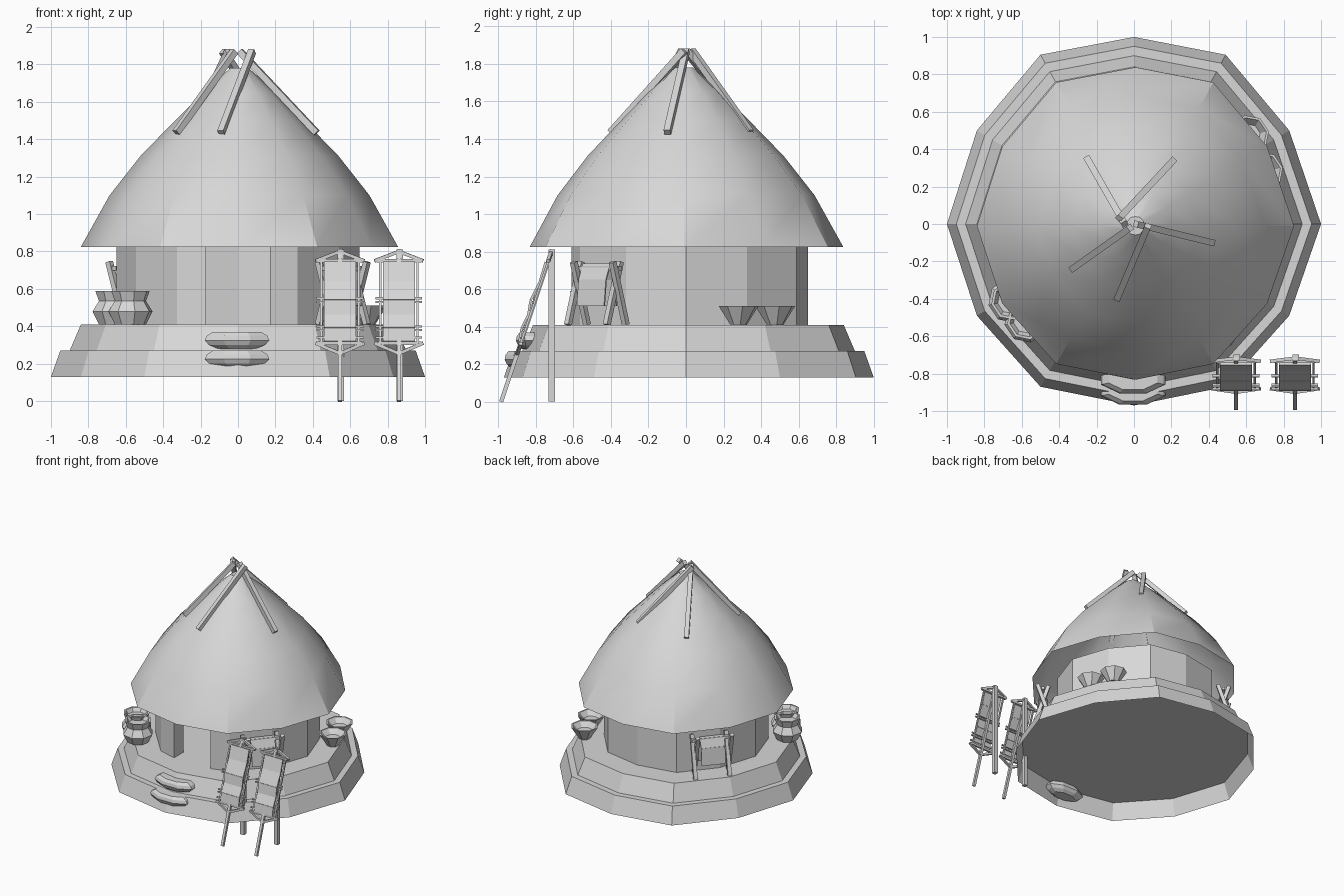
import bpy, bmesh
from math import cos, sin, pi, radians
from mathutils import Vector, Matrix

if "Cube" in bpy.data.objects:
    bpy.data.objects.remove(bpy.data.objects["Cube"])

clay = bpy.data.materials.new("pale_grey")
clay.use_nodes = True
grey = (0.68, 0.68, 0.68, 1)
clay.diffuse_color = grey
clay.node_tree.nodes["Principled BSDF"].inputs["Base Color"].default_value = grey

# Twelve-sided floor plan shared by plinth, wall and roof
PLAN = [(1, 0), (.83, .5), (.49, .905), (0, 1), (-.5, .905), (-.84, .5),
        (-1, 0), (-.84, -.49), (-.5, -.87), (0, -.97), (.49, -.87), (.83, -.49)]


def finish(name, bm, recalc=True):
    if recalc:
        bmesh.ops.recalc_face_normals(bm, faces=bm.faces)
    mesh = bpy.data.meshes.new(name)
    bm.to_mesh(mesh)
    bm.free()
    mesh.materials.append(clay)
    obj = bpy.data.objects.new(name, mesh)
    bpy.context.collection.objects.link(obj)
    return obj


def loft(name, rings, closed_base=True):
    """Skin a stack of rings, cap the top and, if wanted, the base."""
    bm = bmesh.new()
    rows = [[bm.verts.new(p) for p in ring] for ring in rings]
    n = len(rows[0])
    for low, high in zip(rows, rows[1:]):
        for i in range(n):
            j = (i + 1) % n
            bm.faces.new((low[i], low[j], high[j], high[i]))
    if closed_base:
        bm.faces.new(rows[0][::-1])
    bm.faces.new(rows[-1])
    return finish(name, bm, recalc=False)


def plan_ring(scale, z, dx=0, dy=0):
    return [(x * scale + dx, y * scale + dy, z) for x, y in PLAN]


def vessel(name, centre, profile, sides=8, stretch=1, turn=0):
    cx, cy, cz = centre
    angles = [2 * pi * i / sides + turn for i in range(sides)]
    return loft(name, [[(cx + r * cos(a), cy + r * stretch * sin(a), cz + z)
                        for a in angles] for r, z in profile])


def beam(bm, a, b, width, depth=None):
    """Bar between two points; its width lies level, its depth across."""
    a, b = Vector(a), Vector(b)
    turn = (b - a).to_track_quat('Z', 'Y').to_matrix().to_4x4()
    size = Matrix.Diagonal((width, depth or width, (b - a).length, 1))
    bmesh.ops.create_cube(bm, size=1, matrix=Matrix.Translation((a + b) / 2) @ turn @ size)


# Two-step plinth, hollow underneath
loft("plinth_lower_step", [plan_ring(1, .13), plan_ring(.95, .27)], closed_base=False)
loft("plinth_upper_step", [plan_ring(.9, .27), plan_ring(.84, .41)], closed_base=False)

# Thick wall with a doorway at the front
DOOR = .17


def wall_path(scale):
    y = -.955 * scale + .01
    around = [(x * scale, y2 * scale) for x, y2 in PLAN]
    return [(DOOR, y)] + around[10:] + around[:9] + [(-DOOR, y)]


bm = bmesh.new()
outer, inner = wall_path(.65), wall_path(.52)
layers = [[bm.verts.new((x, y, z)) for x, y in path]
          for path, z in ((outer, .41), (outer, .825), (inner, .825), (inner, .41))]
for a, b in zip(layers, layers[1:] + layers[:1]):
    for i in range(len(a) - 1):
        bm.faces.new((a[i], a[i + 1], b[i + 1], b[i]))
for end in (0, -1):
    bm.faces.new([layer[end] for layer in layers])
finish("wall", bm)

# Bulging thatched roof, open underneath
ROOF = [(.848, .825), (.695, 1.1), (.53, 1.31), (.345, 1.5), (.195, 1.65), (.05, 1.78)]
roof = loft("thatch_roof", [plan_ring(r, z, .008, -.01) for r, z in ROOF], closed_base=False)
bpy.ops.object.select_all(action='DESELECT')
roof.select_set(True)
bpy.context.view_layer.objects.active = roof
bpy.ops.object.shade_smooth_by_angle(angle=radians(32))

# Poles leaning over the peak
POLES = [((-.25, .35), (-.05, .0)), ((.21, .34), (-.08, .03)), ((.42, -.1), (.01, 0)),
         ((-.09, -.4), (.075, -.01)), ((-.33, -.24), (-.02, -.02))]
for i, (foot, top) in enumerate(POLES):
    bm = bmesh.new()
    beam(bm, (*foot, 1.435), (*top, 1.87), .035)
    finish(f"roof_pole_{i + 1}", bm)


# Leaning drying racks with stretched cloth
def lean(x, z, out=0):
    return Vector((x, -.985 + z * .335 - out, z))


for n, cx in enumerate((.545, .86)):
    bm = bmesh.new()
    beam(bm, (cx + .005, -.715, 0), (cx + .005, -.715, .81), .034)
    beam(bm, lean(cx, 0), lean(cx, .81), .022)
    for z, tip in ((.75, .8), (.31, .255)):
        beam(bm, lean(cx - .12, z), lean(cx + .12, z), .018)
        for side in (-1, 1):
            beam(bm, lean(cx + side * .13, z), lean(cx, tip), .018)
    for z in (.53, .55, .38, .4, .34):
        beam(bm, lean(cx - .125, z, .008), lean(cx + .125, z, .008), .011)
    for side in (-1, 1):
        beam(bm, lean(cx + side * .1, .31), lean(cx + side * .1, .75), .012)
    finish(f"rack_frame_{n + 1}", bm)

    # Cloth sags slightly between the cross bars
    bm = bmesh.new()
    levels = [(.32, .01), (.39, .022), (.46, .01), (.54, .024), (.64, .008), (.745, .012)]
    for (z0, o0), (z1, o1) in zip(levels, levels[1:]):
        beam(bm, lean(cx, z0, o0), lean(cx, z1, o1), .17, .012)
    finish(f"rack_cloth_{n + 1}", bm)

# Trestles with draped cloth, one on either side
for n, (cx, cy) in enumerate(((.56, -.475), (-.56, .455))):
    place = Matrix.Translation((cx, cy, .41)) @ Matrix.Rotation(radians(-40 + 180 * n), 4, 'Z')
    bm = bmesh.new()
    for y in (-.135, .135):
        for side in (-1, 1):
            beam(bm, (-side * .065, y + side * .012, 0), (side * .045, y + side * .012, .335), .03)
    beam(bm, (0, -.16, .3), (0, .16, .3), .025)
    bm.transform(place)
    finish(f"trestle_{n + 1}", bm)

    bm = bmesh.new()
    drape = [(-.05, .1), (-.035, .24), (0, .325), (.035, .24), (.05, .1)]
    for (x0, z0), (x1, z1) in zip(drape, drape[1:]):
        beam(bm, (x0, 0, z0), (x1, 0, z1), .19, .008)
    bm.transform(place)
    finish(f"trestle_cloth_{n + 1}", bm)

# Waisted jars
JAR = [(.085, 0), (.12, .07), (.085, .125), (.105, .18), (.09, .18), (.07, .15)]
for i, centre in enumerate(((-.66, -.41, .41), (-.575, -.515, .41))):
    vessel(f"jar_{i + 1}", centre, JAR, turn=.2)

# Open bowls
BOWL = [(.045, 0), (.108, .1), (.095, .1), (.06, .06)]
for i, centre in enumerate(((.69, .28, .41), (.615, .475, .41))):
    vessel(f"bowl_{i + 1}", centre, BOWL, turn=.2)

# Rounded entrance steps
STEP = [(.11, -.045), (.16, -.025), (.187, 0), (.175, .025), (.14, .045)]
for i, (y, z) in enumerate(((-.885, .225), (-.825, .325))):
    vessel(f"entrance_step_{i + 1}", (-.005, y, z), STEP, stretch=.47, turn=pi / 8)
